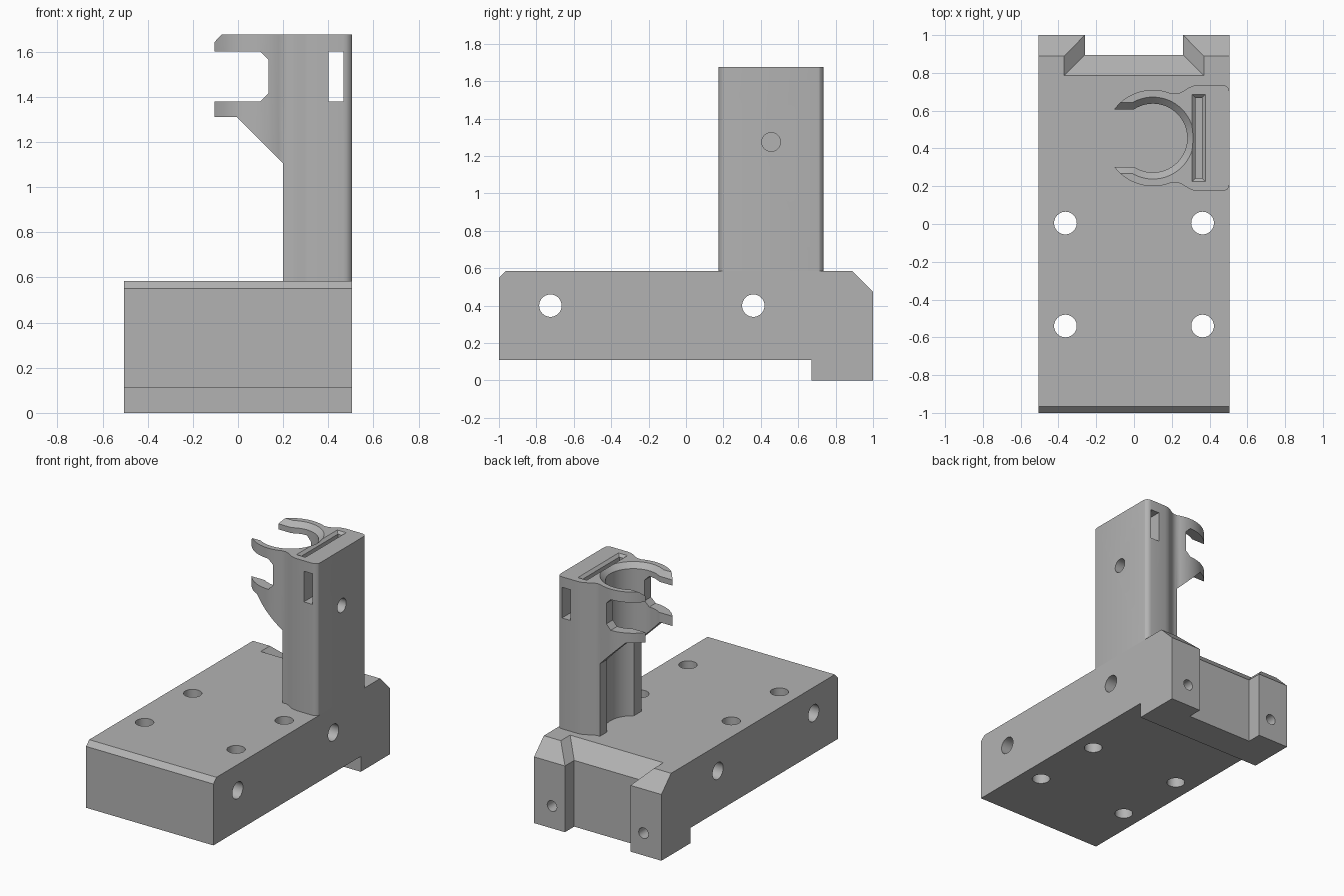
import bpy, bmesh
from math import cos, sin, pi, radians, sqrt, atan2

if "Cube" in bpy.data.objects:
    bpy.data.objects.remove(bpy.data.objects["Cube"], do_unlink=True)

grey = bpy.data.materials.new("matte grey")
grey.use_nodes = True
grey.diffuse_color = (0.45, 0.45, 0.45, 1)
grey.node_tree.nodes["Principled BSDF"].inputs["Base Color"].default_value = (0.45, 0.45, 0.45, 1)


def loft(name, rings):
    """Closed solid through a stack of point rings."""
    bm = bmesh.new()
    rows = [[bm.verts.new(p) for p in ring] for ring in rings]
    n = len(rows[0])
    for low, high in zip(rows, rows[1:]):
        for i in range(n):
            j = (i + 1) % n
            bm.faces.new((low[i], low[j], high[j], high[i]))
    bm.faces.new(rows[0])
    bm.faces.new(rows[-1])
    bmesh.ops.recalc_face_normals(bm, faces=bm.faces)
    mesh = bpy.data.meshes.new(name)
    bm.to_mesh(mesh)
    bm.free()
    obj = bpy.data.objects.new(name, mesh)
    bpy.context.collection.objects.link(obj)
    mesh.materials.append(grey)
    return obj


def prism(name, profile, axis, lo, hi):
    place = {"x": lambda a, b, t: (t, a, b),
             "y": lambda a, b, t: (a, t, b),
             "z": lambda a, b, t: (a, b, t)}[axis]
    return loft(name, [[place(a, b, t) for a, b in profile] for t in (lo, hi)])


def circle(cx, cy, r, n=40):
    return [(cx + r * cos(2 * pi * i / n), cy + r * sin(2 * pi * i / n)) for i in range(n)]


def rect(x0, x1, y0, y1):
    return [(x0, y0), (x1, y0), (x1, y1), (x0, y1)]


def at(profile, z):
    return [(x, y, z) for x, y in profile]


def cut(target, cutter):
    cutter.hide_render = True
    mod = target.modifiers.new("cut", "BOOLEAN")
    mod.operation = "DIFFERENCE"
    mod.solver = "EXACT"
    mod.object = cutter
    bpy.context.view_layer.objects.active = target
    bpy.ops.object.modifier_apply(modifier=mod.name)
    bpy.data.objects.remove(cutter, do_unlink=True)


def finish(obj):
    bpy.ops.object.select_all(action="DESELECT")
    obj.select_set(True)
    bpy.context.view_layer.objects.active = obj
    bpy.ops.object.shade_smooth_by_angle(angle=radians(25))


W, DECK, TOP = 0.505, 0.585, 1.675

# Base block with rear foot and bevelled ends
base = prism("base_block", [(-1, 0.11), (0.67, 0.11), (0.67, 0), (1, 0), (1, 0.475),
                            (0.89, DECK), (-0.965, DECK), (-1, 0.55)], "x", -W, W)

# Rear notch with flared rim
cut(base, loft("notch_cutter", [at(rect(-0.26, 0.26, 0.895, 1.1), -0.05),
                                at(rect(-0.26, 0.26, 0.895, 1.1), 0.475),
                                at(rect(-0.39, 0.39, 0.765, 1.1), 0.605)]))

# Bolt holes: vertical, crosswise and blind rear ones
for x in (-0.363, 0.363):
    for y in (-0.54, 0.005):
        cut(base, prism("bolt_cutter", circle(x, y, 0.06), "z", -0.1, 0.8))
    cut(base, prism("rear_cutter", circle(x, 0.16, 0.038), "y", 0.7, 1.1))
for y in (-0.725, 0.36):
    cut(base, prism("cross_cutter", circle(y, 0.4, 0.06), "x", -0.7, 0.7))
finish(base)

# Post: rounded rear block blending into a round clip
CX, CY, R, BORE = 0.1, 0.455, 0.255, 0.182
half = [(W, 0.245), (0.502, 0.26), (0.493, 0.272), (0.48, 0.279), (0.465, 0.281),
        (0.345, 0.281), (0.315, 0.277), (0.29, 0.267), (0.25, 0.242), (0.225, 0.235)]
start = radians(67)
half += [(CX + R * cos(a), R * sin(a))
         for a in (start + (pi - start) * i / 24 for i in range(25))]
outline = [(x, CY + y) for x, y in half] + [(x, CY - y) for x, y in reversed(half[:-1])]
post = prism("clip_post", outline, "z", DECK, TOP)

# Bore and side opening, both bevelled at the top
bevel, over = 0.035, 0.02


def flared(name, shape):
    levels = ((0.5, 0), (TOP - bevel, 0), (TOP + over, bevel + over))
    return loft(name, [at(shape(grow), z) for z, grow in levels])


cut(post, flared("bore_cutter", lambda g: circle(CX, CY, BORE + g, 64)))
cut(post, flared("opening_cutter", lambda g: rect(-0.3, CX, CY - 0.152 - g, CY + 0.152 + g)))

# Space below the lower arms, and the gap between the arms
cut(post, prism("under_cutter", [(-0.3, 0.5), (0.2, 0.5), (0.2, 1.105), (-0.005, 1.31),
                                 (-0.3, 1.31)], "y", 0, 0.9))
cut(post, prism("gap_cutter", [(-0.3, 1.38), (0.1, 1.38), (0.136, 1.416), (0.136, 1.564),
                               (0.1, 1.6), (-0.3, 1.6)], "y", 0, 0.9))

# Strap window, top slot with bevelled rim, and screw hole into the slot
cut(post, prism("window_cutter", rect(0.4, 0.468, 1.38, 1.6), "y", 0, 0.9))


def slot(g):
    return rect(0.325 - g, 0.36 + g, CY - 0.213 - g, CY + 0.213 + g)


cut(post, loft("slot_cutter", [at(slot(0), 1.2), at(slot(0), TOP - 0.018),
                               at(slot(0.028), TOP + 0.01)]))
cut(post, prism("screw_cutter", circle(CY, 1.275, 0.05), "x", 0.345, 0.6))
finish(post)
